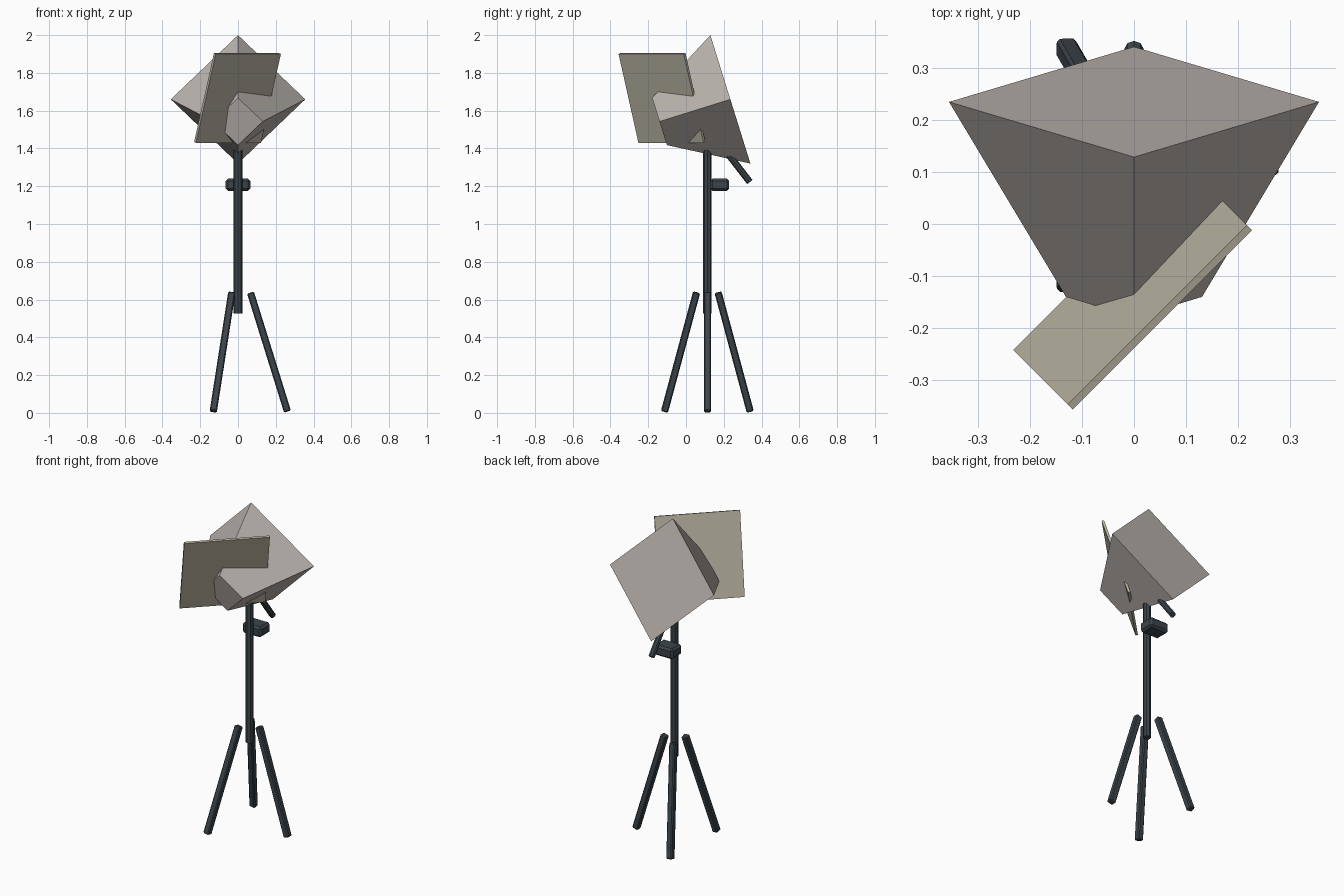
import bpy, bmesh
from math import sin, cos, tau
from mathutils import Vector, Matrix

if "Cube" in bpy.data.objects:
    bpy.data.objects.remove(bpy.data.objects["Cube"])


def material(name, rgb):
    m = bpy.data.materials.new(name)
    m.diffuse_color = (*rgb, 1)
    m.use_nodes = True
    m.node_tree.nodes["Principled BSDF"].inputs["Base Color"].default_value = m.diffuse_color
    return m


DARK = material("dark_metal", (0.045, 0.06, 0.07))
SHELL = material("warm_grey", (0.50, 0.46, 0.43))
PLATE = material("khaki_grey", (0.47, 0.44, 0.35))


def finish(name, bm, mat, bevel=0):
    bmesh.ops.recalc_face_normals(bm, faces=bm.faces[:])
    if bevel:
        bmesh.ops.bevel(bm, geom=bm.edges[:], offset=bevel, segments=1,
                        profile=0.5, affect='EDGES')
    me = bpy.data.meshes.new(name)
    bm.to_mesh(me)
    bm.free()
    me.materials.append(mat)
    ob = bpy.data.objects.new(name, me)
    bpy.context.collection.objects.link(ob)
    return ob


def place(bm, a, b):
    """Turn a z-aligned, centred part so that it runs from a to b."""
    d = b - a
    q = Vector((0, 0, 1)).rotation_difference(d)
    bm.transform(Matrix.Translation((a + b) / 2) @ q.to_matrix().to_4x4())


def bar(name, a, b, width, bevel=0.006):
    a, b = Vector(a), Vector(b)
    bm = bmesh.new()
    bmesh.ops.create_cube(bm, size=1)
    bm.transform(Matrix.Diagonal((width, width, (b - a).length, 1)))
    place(bm, a, b)
    return finish(name, bm, DARK, bevel)


def tube(name, a, b, radius, sides=8):
    a, b = Vector(a), Vector(b)
    bm = bmesh.new()
    bmesh.ops.create_cone(bm, cap_ends=True, segments=sides, radius1=radius,
                          radius2=radius, depth=(b - a).length)
    place(bm, a, b)
    return finish(name, bm, DARK)


POLE_Y = 0.113

# Tripod legs
for i in range(3):
    c, s = cos(i * tau / 3), sin(i * tau / 3)
    # legs start with a gap around the pole and splay outwards
    bar(f"tripod_leg_{i + 1}", (0.262 * c, POLE_Y + 0.262 * s, 0.007),
        (0.066 * c, POLE_Y + 0.066 * s, 0.637), 0.038)

# Pole, clamp block behind it and tilt handle
tube("pole", (0, POLE_Y, 0.525), (0, POLE_Y, 1.395), 0.023)
tube("tilt_handle", (0, 0.17, 1.44), (0, 0.338, 1.222), 0.018)
bm = bmesh.new()
bmesh.ops.create_cube(bm, size=1)
bm.transform(Matrix.Translation((0, 0.178, 1.208)) @ Matrix.Diagonal((0.13, 0.10, 0.064, 1)))
finish("clamp_block", bm, DARK, 0.012)

# Lamp head: square frustum standing on its corner, tilted down to the front
axis = Vector((0, 0.955, 0.298))
up = Vector((0, -0.298, 0.955))
side = Vector((1, 0, 0))
back = Vector((0, 0.235, 1.66))
bm = bmesh.new()
rings = []
for centre, r in ((back, 0.356), (back - 0.393 * axis, 0.131)):
    rings.append([bm.verts.new(centre + r * d) for d in (up, side, -up, -side)])
for ring in rings:
    bm.faces.new(ring)
for i in range(4):
    j = (i + 1) % 4
    bm.faces.new((rings[0][i], rings[0][j], rings[1][j], rings[1][i]))
finish("lamp_head", bm, SHELL)

# Thin square plate cutting diagonally through the head
along = Vector((0.345, 0.345, 0))
down = Vector((-0.105, 0.105, -0.47))
thick = along.cross(down).normalized() * 0.014
if thick.y < 0:
    thick = -thick
corner = Vector((-0.118, -0.357, 1.9))
m = Matrix((along, down, thick)).transposed().to_4x4()
m.translation = corner + (along + down + thick) / 2
bm = bmesh.new()
bmesh.ops.create_cube(bm, size=1)
bm.transform(m)
finish("filter_plate", bm, PLATE)
